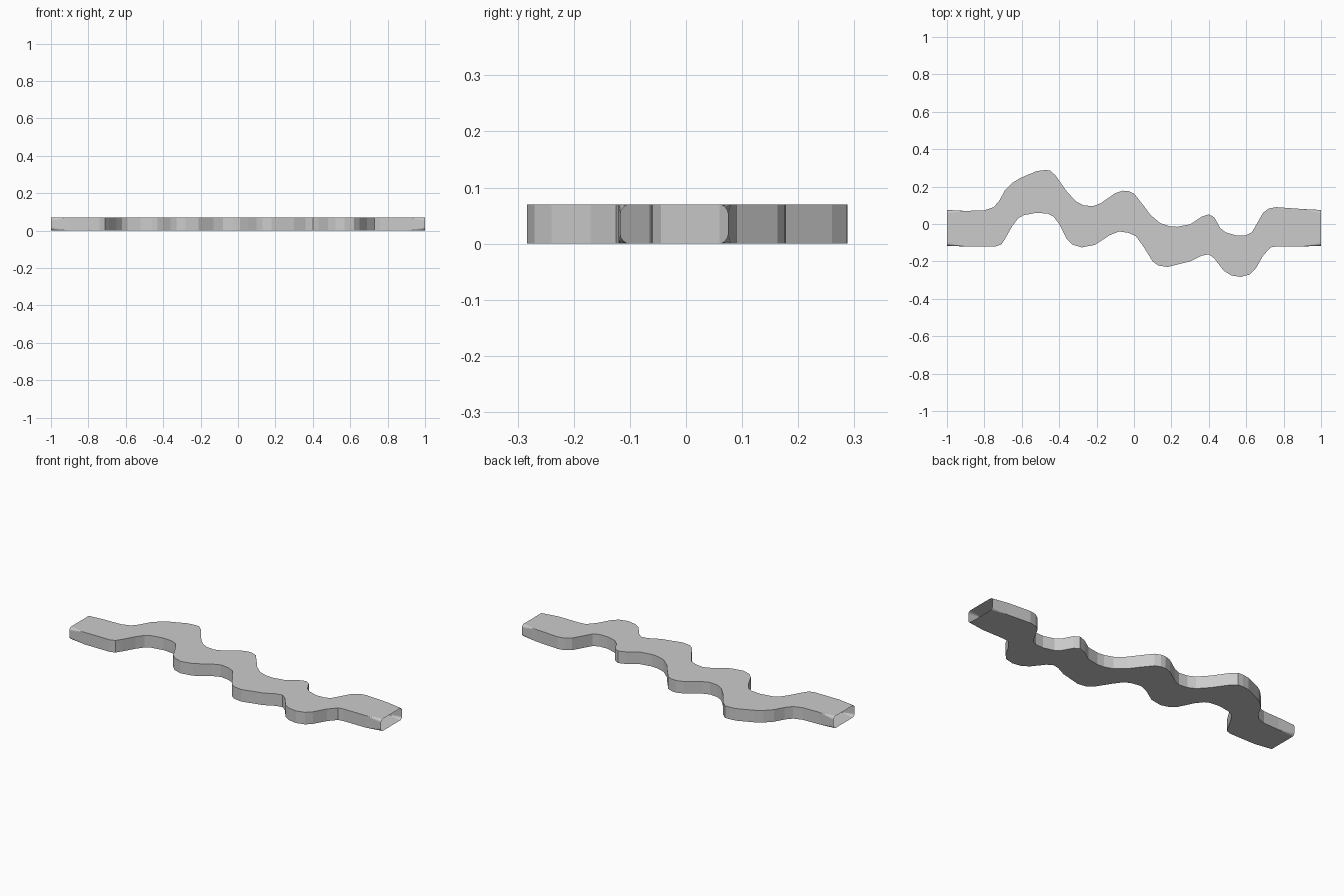
import bpy, bmesh, math

if "Cube" in bpy.data.objects:
    bpy.data.objects.remove(bpy.data.objects["Cube"])

H = 0.07      # channel height
R = 0.018     # corner radius at the open ends
SEG = 4       # facets in each rounded corner
END_Y = {1: 0.075, -1: -0.117}

# wavy side profiles, left to right, between the two end transitions
back = [(-.9, .07), (-.8, .073), (-.75, .09), (-.72, .125), (-.69, .18), (-.65, .22),
        (-.61, .245), (-.52, .283), (-.48, .288), (-.45, .287), (-.42, .26), (-.36, .175),
        (-.31, .12), (-.27, .1), (-.22, .095), (-.18, .11), (-.1, .165), (-.06, .178),
        (-.03, .176), (0, .163), (.05, .10), (.09, .047), (.14, .005), (.19, -.012),
        (.23, -.015), (.3, -.002), (.36, .038), (.4, .052), (.43, .035), (.46, -.02),
        (.49, -.045), (.55, -.062), (.6, -.06), (.63, -.045), (.65, -.01), (.69, .06),
        (.72, .082), (.76, .09), (.9, .08)]
front = [(-.9, -.12), (-.74, -.12), (-.71, -.11), (-.69, -.08), (-.65, -.01), (-.62, .03),
         (-.59, .047), (-.52, .06), (-.46, .055), (-.43, .04), (-.4, 0), (-.36, -.08),
         (-.33, -.11), (-.28, -.125), (-.21, -.112), (-.13, -.06), (-.08, -.04),
         (-.03, -.047), (.01, -.065), (.05, -.12), (.1, -.2), (.13, -.222), (.18, -.23),
         (.3, -.2), (.36, -.17), (.4, -.162), (.43, -.185), (.48, -.25), (.52, -.275),
         (.57, -.283), (.62, -.27), (.65, -.24), (.69, -.17), (.73, -.125), (.76, -.12),
         (.9, -.12)]

bm = bmesh.new()


def corner(x, side, up):
    """Rounded corner at an open end, from the flat face round to the side wall."""
    cy = END_Y[side] - side * R
    cz = H - R if up else R
    pts = []
    for i in range(SEG + 1):
        a = math.pi / 2 * i / SEG
        z = cz + (R if up else -R) * math.cos(a)
        pts.append(bm.verts.new((x, cy + side * R * math.sin(a), z)))
    return pts


rails, ends = {}, {}
for side, prof in ((1, back), (-1, front)):
    for up in (0, 1):
        rails[side, up] = [bm.verts.new((x, y, H * up)) for x, y in prof]
        for x in (-1, 1):
            ends[side, up, x] = corner(x, side, up)

# flat floor and lid
for up in (0, 1):
    bm.faces.new([ends[1, up, -1][0]] + rails[1, up] + [ends[1, up, 1][0]]
                 + [ends[-1, up, 1][0]] + rails[-1, up][::-1] + [ends[-1, up, -1][0]])

# side walls and the corner fans that round off towards each open end
for side in (1, -1):
    lo, hi = ([ends[side, u, -1][-1]] + rails[side, u] + [ends[side, u, 1][-1]] for u in (0, 1))
    for i in range(len(lo) - 1):
        bm.faces.new((lo[i], lo[i + 1], hi[i + 1], hi[i]))
    for up in (0, 1):
        for x in (-1, 1):
            tip = rails[side, up][0 if x < 0 else -1]
            arc = ends[side, up, x]
            for a, b in zip(arc, arc[1:]):
                bm.faces.new((tip, a, b))

bmesh.ops.recalc_face_normals(bm, faces=bm.faces)
mesh = bpy.data.meshes.new("wavy_channel")
bm.to_mesh(mesh)
bm.free()
channel = bpy.data.objects.new("wavy_channel", mesh)
bpy.context.collection.objects.link(channel)
